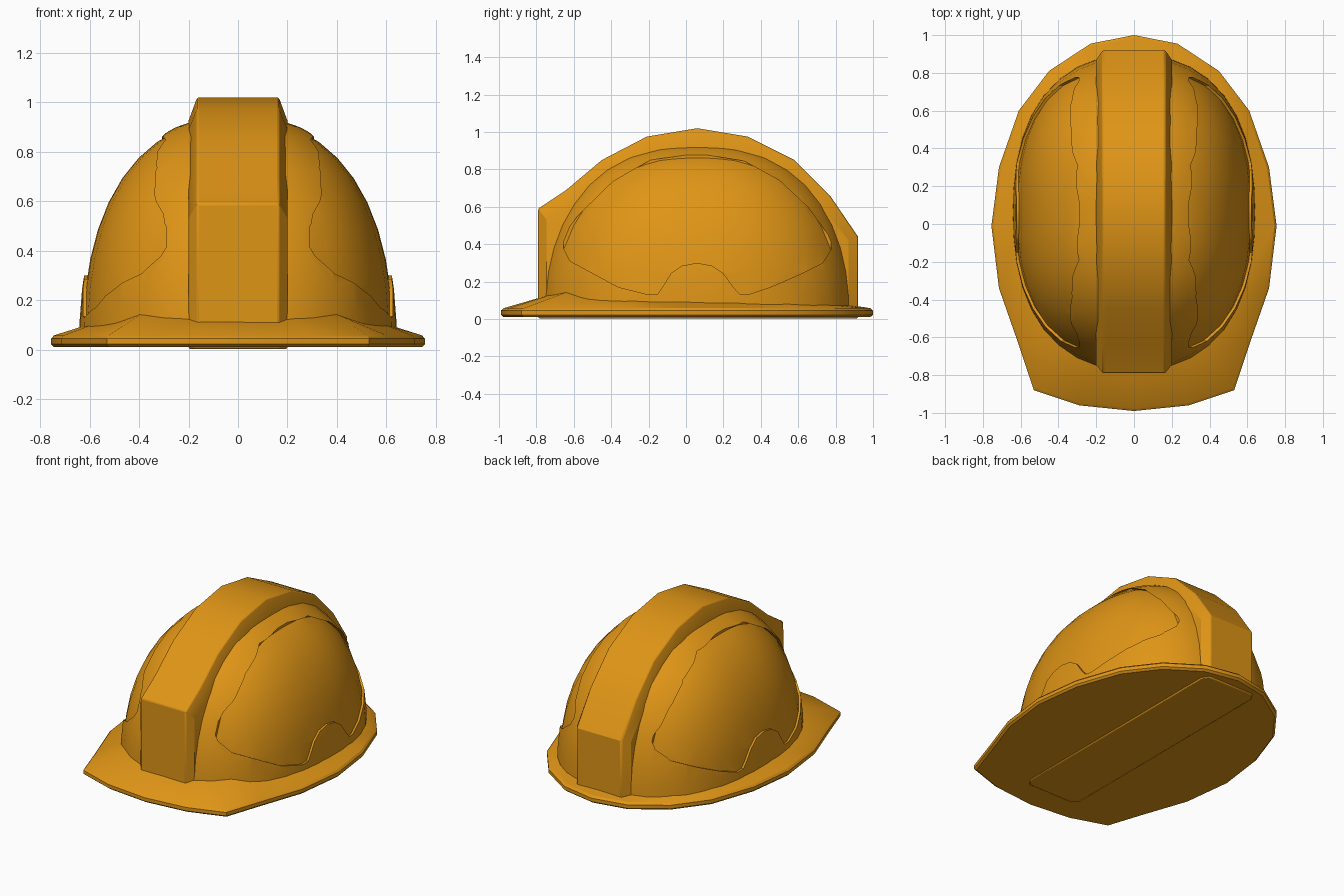
import bpy, bmesh
from mathutils import Vector

if "Cube" in bpy.data.objects:
    bpy.data.objects.remove(bpy.data.objects["Cube"])

N = 2.35                      # superellipse power of the dome
CY = 0.06                     # dome centre in y
A, B, H = 0.642, 0.835, 0.945  # dome half width, half length, height

mat = bpy.data.materials.new("orange_plastic")
mat.diffuse_color = (0.74, 0.30, 0.008, 1)
mat.use_nodes = True
mat.node_tree.nodes["Principled BSDF"].inputs["Base Color"].default_value = mat.diffuse_color


def make(name, bm):
    bmesh.ops.recalc_face_normals(bm, faces=bm.faces)
    me = bpy.data.meshes.new(name)
    bm.to_mesh(me)
    bm.free()
    ob = bpy.data.objects.new(name, me)
    bpy.context.collection.objects.link(ob)
    me.materials.append(mat)
    return ob


def activate(ob):
    bpy.ops.object.select_all(action='DESELECT')
    ob.select_set(True)
    bpy.context.view_layer.objects.active = ob


def smooth(ob, angle=0.5):
    activate(ob)
    bpy.ops.object.shade_smooth_by_angle(angle=angle)


def subtract(ob, cutter):
    cutter.hide_render = True
    mod = ob.modifiers.new("cut", 'BOOLEAN')
    mod.operation, mod.solver, mod.object = 'DIFFERENCE', 'EXACT', cutter
    activate(ob)
    bpy.ops.object.modifier_apply(modifier=mod.name)


def radius(u):
    return sum(abs(c) ** N for c in u) ** (-1 / N)


def dome(name, inset=0.0):
    bm = bmesh.new()
    bmesh.ops.create_uvsphere(bm, u_segments=40, v_segments=24, radius=1)
    bmesh.ops.delete(bm, geom=[v for v in bm.verts if v.co.z < -0.01], context='VERTS')
    for v in bm.verts:
        p = v.co * radius(v.co)
        v.co = (p.x * (A - inset), p.y * (B - inset) + CY, max(p.z * (H - inset), 0.025))
    bmesh.ops.holes_fill(bm, edges=bm.edges)
    return make(name, bm)


def loft(bm, rings, closed=True):
    rows = [[bm.verts.new(p) for p in r] for r in rings]
    n = len(rows[0])
    for r, s in zip(rows, rows[1:]):
        for i in range(n if closed else n - 1):
            j = (i + 1) % n
            bm.faces.new((r[i], r[j], s[j], s[i]))
    return rows


# Shell with a shallow recessed panel on each side, notched over the ear
panel = [(0.06, 0.885), (0.31, 0.845), (0.5, 0.74), (0.65, 0.60), (0.775, 0.43),
         (0.775, 0.37), (0.73, 0.30), (0.60, 0.235), (0.45, 0.17), (0.33, 0.13),
         (0.285, 0.135), (0.25, 0.175), (0.20, 0.245), (0.14, 0.285), (0.06, 0.30),
         (-0.02, 0.285), (-0.08, 0.245), (-0.12, 0.18), (-0.15, 0.135), (-0.20, 0.13),
         (-0.36, 0.17), (-0.62, 0.31), (-0.655, 0.38), (-0.655, 0.45),
         (-0.58, 0.55), (-0.39, 0.735), (-0.19, 0.85)]
shell = dome("shell")
core = dome("panel_core", 0.014)
for s in (1, -1):
    bm = bmesh.new()
    rows = loft(bm, [[(s * x, y, z) for y, z in panel] for x in (0.29, 0.8)])
    for r in rows:
        bm.faces.new(r)
    cutter = make("panel_cutter", bm)
    subtract(cutter, core)
    subtract(shell, cutter)
    bpy.data.objects.remove(cutter)
bpy.data.objects.remove(core)
smooth(shell)

# Centre ridge: narrow outer profile, wider inner profile
outer = [(-0.79, 0.003), (-0.79, 0.59), (-0.64, 0.69), (-0.45, 0.85), (-0.21, 0.975),
         (0.06, 1.02), (0.33, 0.975), (0.58, 0.85), (0.77, 0.66), (0.92, 0.44), (0.92, 0.003)]
inner = [(-0.745, 0.003), (-0.745, 0.53), (-0.60, 0.62), (-0.41, 0.78), (-0.195, 0.888),
         (0.06, 0.925), (0.315, 0.888), (0.54, 0.775), (0.72, 0.60), (0.87, 0.42), (0.87, 0.003)]
bm = bmesh.new()
rows = loft(bm, [[(x, y, z) for y, z in prof] for x, prof in
                 ((-0.2, inner), (-0.165, outer), (0.165, outer), (0.2, inner))])
bm.faces.new(rows[0])
bm.faces.new(rows[-1])
ridge = make("centre_ridge", bm)
bev = ridge.modifiers.new("bevel", 'BEVEL')
bev.width, bev.segments, bev.limit_method, bev.angle_limit = 0.008, 2, 'ANGLE', 0.7
smooth(ridge)

# Brim: (x, y, height where it meets the shell), right half from back to front
half = [(0, 1.0, 0.075), (0.23, 0.955, 0.075), (0.45, 0.81, 0.08), (0.61, 0.60, 0.085),
        (0.715, 0.30, 0.09), (0.755, -0.01, 0.095), (0.715, -0.34, 0.10),
        (0.61, -0.64, 0.11), (0.53, -0.88, 0.147), (0.29, -0.96, 0.13), (0, -0.99, 0.122)]
edge = half + [(-x, y, z) for x, y, z in half[-2:0:-1]]


def ring(scale, z):
    return [(x * scale, y * scale, z) for x, y, _ in edge]


def seat(p):
    u = Vector((p[0] / A, (p[1] - CY) / B, 0))
    u *= radius(u) * 0.975
    return (u.x * A, u.y * B + CY, p[2])


bm = bmesh.new()
rows = loft(bm, [ring(0.985, 0.01), ring(1, 0.022), ring(1, 0.045), ring(0.985, 0.058),
                 [seat(p) for p in edge]])
bm.faces.new(rows[0])
brim = make("brim", bm)
smooth(brim)
